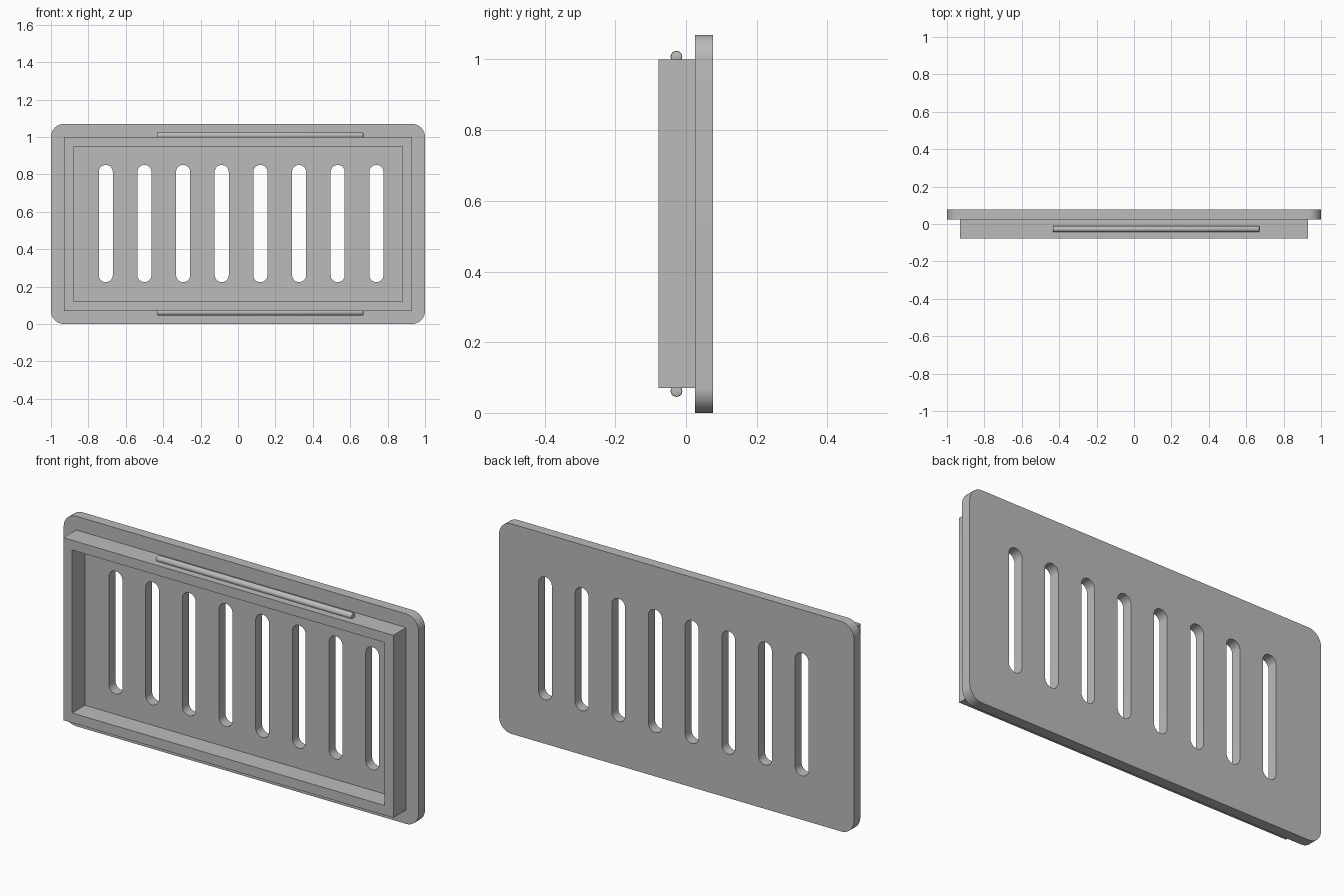
import bpy
import bmesh
from math import pi, sin, cos, radians
from mathutils import Matrix

cube = bpy.data.objects.get("Cube")
if cube:
    bpy.data.objects.remove(cube, do_unlink=True)

GREY = (0.5, 0.5, 0.5, 1)
grey = bpy.data.materials.new("plain_grey")
grey.use_nodes = True
grey.diffuse_color = GREY
grey.node_tree.nodes["Principled BSDF"].inputs["Base Color"].default_value = GREY


def rounded_rect(x0, x1, z0, z1, r=0, steps=10):
    """Outline of a rectangle whose corners have radius r."""
    if r == 0:
        return [(x0, z0), (x1, z0), (x1, z1), (x0, z1)]
    corners = [(x1 - r, z1 - r), (x0 + r, z1 - r), (x0 + r, z0 + r), (x1 - r, z0 + r)]
    points = []
    for i, (cx, cz) in enumerate(corners):
        for s in range(steps + 1):
            a = (i + s / steps) * pi / 2
            points.append((cx + r * cos(a), cz + r * sin(a)))
    return points


def finish(obj):
    bm = bmesh.new()
    bm.from_mesh(obj.data)
    bmesh.ops.remove_doubles(bm, verts=bm.verts, dist=0.0002)
    bmesh.ops.recalc_face_normals(bm, faces=bm.faces)
    bm.to_mesh(obj.data)
    bm.free()
    obj.data.materials.clear()
    obj.data.materials.append(grey)
    bpy.ops.object.select_all(action='DESELECT')
    obj.select_set(True)
    bpy.context.view_layer.objects.active = obj
    bpy.ops.object.shade_smooth_by_angle(angle=radians(30))


def slab(name, loops, y0, y1):
    """Filled outline with holes, extruded from y0 to y1."""
    curve = bpy.data.curves.new(name, 'CURVE')
    curve.dimensions = '2D'
    curve.fill_mode = 'BOTH'
    curve.extrude = (y1 - y0) / 2
    for loop in loops:
        spline = curve.splines.new('POLY')
        spline.points.add(len(loop) - 1)
        for point, (x, z) in zip(spline.points, loop):
            point.co = (x, z, 0, 1)
        spline.use_cyclic_u = True
    obj = bpy.data.objects.new(name, curve)
    bpy.context.collection.objects.link(obj)
    bpy.ops.object.select_all(action='DESELECT')
    obj.select_set(True)
    bpy.context.view_layer.objects.active = obj
    bpy.ops.object.convert(target='MESH')
    obj = bpy.context.view_layer.objects.active
    obj.data.transform(Matrix.Translation((0, (y0 + y1) / 2, 0)) @ Matrix.Rotation(pi / 2, 4, 'X'))
    finish(obj)


def rod(name, x0, x1, y, z, r):
    """Round bar along x with slightly eased ends."""
    bpy.ops.mesh.primitive_cylinder_add(vertices=32, radius=r, depth=x1 - x0)
    obj = bpy.context.object
    obj.name = name
    obj.data.transform(Matrix.Translation(((x0 + x1) / 2, y, z)) @ Matrix.Rotation(pi / 2, 4, 'Y'))
    bm = bmesh.new()
    bm.from_mesh(obj.data)
    rims = [e for e in bm.edges if any(len(f.verts) > 4 for f in e.link_faces)]
    bmesh.ops.bevel(bm, geom=rims, offset=0.004, segments=2, profile=0.5, affect='EDGES')
    bm.to_mesh(obj.data)
    bm.free()
    finish(obj)


# Face plate with a row of rounded vent slots
slots = []
for i in range(8):
    cx = -0.707 + i * 0.2067
    slots.append(rounded_rect(cx - 0.0375, cx + 0.0375, 0.224, 0.85, 0.037))
slab("vent_plate", [rounded_rect(-1, 1, 0, 1.07, 0.07)] + slots, 0.025, 0.077)

# Rectangular collar standing out from the plate
slab("collar_frame", [rounded_rect(-0.93, 0.93, 0.07, 1.0),
                      rounded_rect(-0.88, 0.88, 0.12, 0.95)], -0.078, 0.026)

# Snap ridges along the top and bottom of the collar
for name, z in (("top_ridge", 1.008), ("bottom_ridge", 0.062)):
    rod(name, -0.433, 0.67, -0.027, z, 0.0165)
